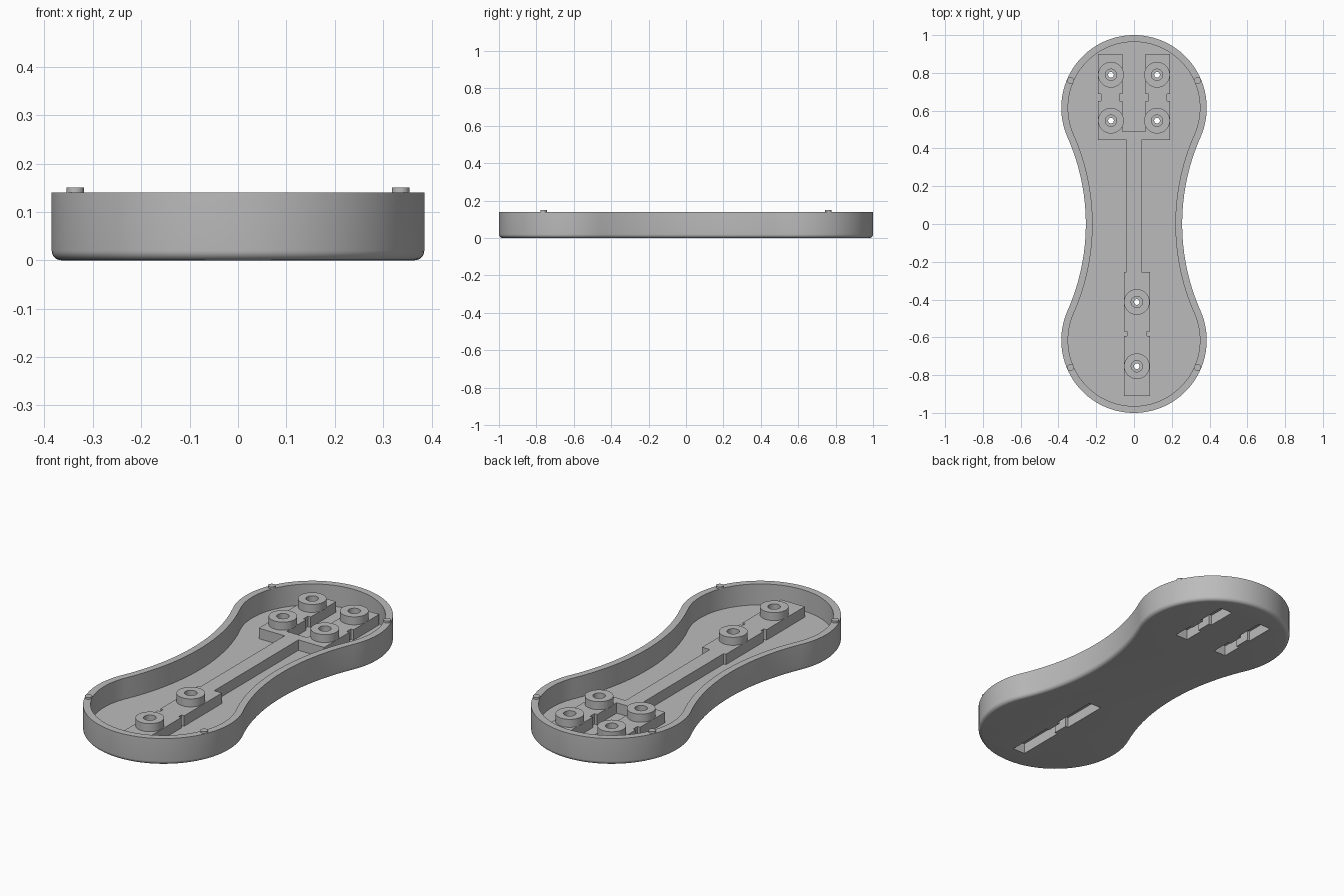
import bpy, bmesh
from math import sin, cos, pi, asin, hypot

if "Cube" in bpy.data.objects:
    bpy.data.objects.remove(bpy.data.objects["Cube"], do_unlink=True)

grey = bpy.data.materials.new("plain grey")
grey.use_nodes = True
grey.diffuse_color = (0.5, 0.5, 0.5, 1)
grey.node_tree.nodes["Principled BSDF"].inputs["Base Color"].default_value = (0.5, 0.5, 0.5, 1)

WALL, FLOOR, RIM, FILLET = 0.036, 0.03, 0.14, 0.02
END_Y, END_R, WAIST = 0.615, 0.385, 0.255
BLOCK_TOP, BOSS_TOP, SLOT_TOP = 0.085, 0.127, 0.055


def loft(name, rings, closed=False):
    """Skin a stack of equal rings of 3D points; cap the ends or close the loop."""
    bm = bmesh.new()
    loops = [[bm.verts.new(p) for p in ring] for ring in rings]
    pairs = list(zip(loops, loops[1:]))
    if closed:
        pairs.append((loops[-1], loops[0]))
    else:
        bm.faces.new(loops[0][::-1])
        bm.faces.new(loops[-1])
    for a, b in pairs:
        for i in range(len(a)):
            j = (i + 1) % len(a)
            bm.faces.new((a[i], a[j], b[j], b[i]))
    bmesh.ops.recalc_face_normals(bm, faces=bm.faces)
    mesh = bpy.data.meshes.new(name)
    bm.to_mesh(mesh)
    bm.free()
    mesh.materials.append(grey)
    obj = bpy.data.objects.new(name, mesh)
    bpy.context.collection.objects.link(obj)
    return obj


def at(points, z):
    return [(x, y, z) for x, y in points]


def prism(name, points, z0, z1):
    return loft(name, [at(points, z0), at(points, z1)])


def circle(x, y, r, n=40):
    return [(x + r * cos(2 * pi * i / n), y + r * sin(2 * pi * i / n)) for i in range(n)]


def activate(obj):
    bpy.ops.object.select_all(action='DESELECT')
    obj.select_set(True)
    bpy.context.view_layer.objects.active = obj


def cut(obj, cutter):
    mod = obj.modifiers.new("cut", 'BOOLEAN')
    mod.operation, mod.solver, mod.object = 'DIFFERENCE', 'EXACT', cutter
    activate(obj)
    bpy.ops.object.modifier_apply(modifier=mod.name)


def outline(inset):
    """Two round ends blended by tangent waist arcs."""
    waist_r = (END_Y**2 + WAIST**2 - END_R**2) / (2 * (END_R - WAIST))
    cx = WAIST + waist_r
    a = asin(END_Y / hypot(cx, END_Y))
    r, w = END_R - inset, waist_r + inset
    half = []
    for i in range(24):
        t = pi + a - 2 * a * i / 24
        half.append((cx + w * cos(t), w * sin(t)))
    for i in range(64):
        t = -a + (pi + 2 * a) * i / 64
        half.append((r * cos(t), END_Y + r * sin(t)))
    return half + [(-x, -y) for x, y in half]


# Tray: rounded bottom edge, outer wall, rim, inner wall, floor
rings = []
for i in range(7):
    t = pi / 2 * i / 6
    rings.append(at(outline(FILLET * (1 - sin(t))), FILLET * (1 - cos(t))))
rings += [at(outline(0), RIM), at(outline(WALL), RIM), at(outline(WALL), FLOOR)]
tray = loft("tray", rings)


def notch(x, depth, y, half):
    return [(x, y - half), (x + depth, y - half), (x + depth, y + half), (x, y + half)]


# Raised mounting block: single lower pad, spine, and forked upper pads
D, H, LOW, UP = 0.016, 0.018, -0.58, 0.67
plan = [(0.085, -0.91), *notch(0.085, -D, LOW, 0.012), (0.085, -0.255),
        (0.04, -0.255), (0.04, 0.444), (0.19, 0.444), *notch(0.19, -D, UP, H),
        (0.19, 0.9), (0.06, 0.9), *notch(0.06, D, UP, -H), (0.06, 0.49),
        (-0.06, 0.49), *notch(-0.06, -D, UP, H), (-0.06, 0.9),
        (-0.19, 0.9), *notch(-0.19, D, UP, -H), (-0.19, 0.444), (-0.04, 0.444),
        (-0.04, -0.255), (-0.053, -0.255), *notch(-0.053, D, LOW, -0.012), (-0.053, -0.91)]
block = prism("mounting_block", plan, FLOOR, BLOCK_TOP)

# Narrow-waisted slots open on the underside
for x, y0, y1, ym in ((0.016, -0.88, -0.285, LOW), (-0.125, 0.52, 0.87, UP), (0.125, 0.52, 0.87, UP)):
    w = 0.036
    slot = prism("slot_cutter",
                 [(x + w, y0), *notch(x + w, -D, ym, 0.042), (x + w, y1),
                  (x - w, y1), *notch(x - w, D, ym, -0.042), (x - w, y0)], -0.02, SLOT_TOP)
    cut(tray, slot)
    cut(block, slot)
    bpy.data.objects.remove(slot, do_unlink=True)

# Screw bosses with a wide bore above a small through hole
parts = [tray, block]
for x, y in ((-0.122, 0.79), (0.122, 0.79), (-0.122, 0.547), (0.122, 0.547),
             (0.015, -0.413), (0.015, -0.753)):
    hole = prism("hole_cutter", circle(x, y, 0.015), SLOT_TOP - 0.01, BLOCK_TOP + 0.01)
    cut(block, hole)
    bpy.data.objects.remove(hole, do_unlink=True)
    outer, inner = circle(x, y, 0.068), circle(x, y, 0.03)
    parts.append(loft("screw_boss", [at(outer, BLOCK_TOP), at(outer, BOSS_TOP),
                                     at(inner, BOSS_TOP), at(inner, BLOCK_TOP)], closed=True))

# Locating pegs on the rim
for sx in (-1, 1):
    for sy in (-1, 1):
        parts.append(prism("locating_peg", circle(sx * 0.336, sy * 0.76, 0.018, 24), RIM, 0.15))

for obj in parts:
    activate(obj)
    bpy.ops.object.shade_smooth_by_angle(angle=pi / 6)
